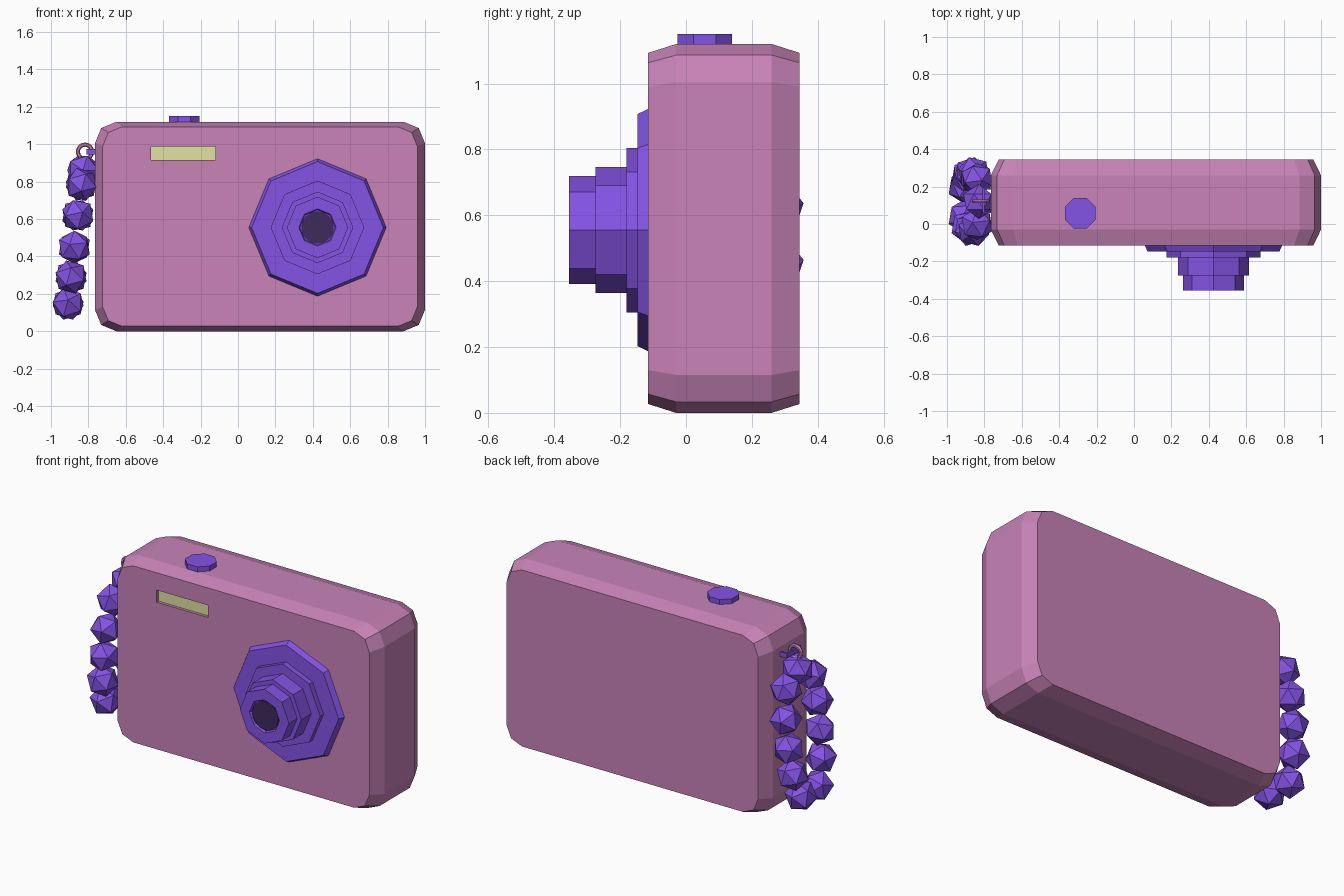
import bpy, bmesh, math
from mathutils import Matrix, Vector

if "Cube" in bpy.data.objects:
    bpy.data.objects.remove(bpy.data.objects["Cube"])


def material(name, rgb):
    m = bpy.data.materials.new(name)
    lin = [(c / 255 / 12.92 if c < 11 else ((c / 255 + 0.055) / 1.055) ** 2.4) for c in rgb]
    m.diffuse_color = (*lin, 1)
    m.use_nodes = True
    m.node_tree.nodes["Principled BSDF"].inputs["Base Color"].default_value = m.diffuse_color
    return m


PINK = material("mauve pink", (200, 131, 184))
PURPLE = material("violet", (132, 83, 228))
YELLOW = material("pale yellow", (226, 226, 162))
DARK = material("dark plum", (63, 41, 91))


def finish(name, bm, mat):
    bmesh.ops.recalc_face_normals(bm, faces=bm.faces)
    me = bpy.data.meshes.new(name)
    bm.to_mesh(me)
    bm.free()
    me.materials.append(mat)
    ob = bpy.data.objects.new(name, me)
    bpy.context.collection.objects.link(ob)
    return ob


def loft(name, rings, mat):
    """Skin a list of equal-length closed rings and cap both ends."""
    bm = bmesh.new()
    loops = [[bm.verts.new(p) for p in ring] for ring in rings]
    n = len(loops[0])
    for a, b in zip(loops, loops[1:]):
        for i in range(n):
            j = (i + 1) % n
            bm.faces.new((a[i], a[j], b[j], b[i]))
    bm.faces.new(loops[0])
    bm.faces.new(loops[-1])
    return finish(name, bm, mat)


def box(name, lo, hi, mat):
    bm = bmesh.new()
    lo, hi = Vector(lo), Vector(hi)
    bmesh.ops.create_cube(bm, size=1, matrix=Matrix.Translation((lo + hi) / 2)
                          @ Matrix.Diagonal((*(hi - lo), 1)))
    return finish(name, bm, mat)


def rounded(y, hw, hh, r):
    """Rounded rectangle with two-segment corners, facing y."""
    pts = []
    for q, (sx, sz) in enumerate([(1, 1), (-1, 1), (-1, -1), (1, -1)]):
        for k in range(3):
            a = (q * 2 + k) * math.pi / 4
            pts.append((0.1175 + sx * (hw - r) + r * math.cos(a), y,
                        0.56 + sz * (hh - r) + r * math.sin(a)))
    return pts


def circle_y(c, y, r, n):
    return [(c[0] + r * math.cos(2 * math.pi * i / n), y,
             c[1] + r * math.sin(2 * math.pi * i / n)) for i in range(n)]


# Camera body with bevelled front and back
body = loft("camera_body", [rounded(-0.115, 0.841, 0.533, 0.103),
                            rounded(-0.03, 0.8825, 0.56, 0.115),
                            rounded(0.26, 0.8825, 0.56, 0.115),
                            rounded(0.345, 0.841, 0.533, 0.103)], PINK)

# Recessed flash window
cutter = box("flash_cutter", (-0.465, -0.2, 0.915), (-0.12, -0.095, 0.988), PINK)
cutter.hide_render = True
cutter.hide_viewport = True
cut = body.modifiers.new("flash_recess", "BOOLEAN")
cut.object = cutter
cut.operation = "DIFFERENCE"
cut.solver = "EXACT"
box("flash_window", (-0.465, -0.097, 0.915), (-0.12, -0.09, 0.988), YELLOW)

# Stepped octagonal lens barrel
LENS = (0.425, 0.555)
profile = [(-0.11, 0.37), (-0.148, 0.352), (-0.148, 0.25), (-0.18, 0.25), (-0.18, 0.191),
           (-0.275, 0.191), (-0.275, 0.164), (-0.355, 0.164), (-0.355, 0.1), (-0.34, 0.094)]
loft("lens_barrel", [circle_y(LENS, y, r, 8) for y, r in profile], PURPLE)
loft("lens_glass", [circle_y(LENS, y, 0.087, 16) for y in (-0.338, -0.347)], DARK)

# Octagonal shutter button
loft("shutter_button", [[(-0.288 + 0.089 * math.cos((i + 0.5) * math.pi / 4),
                          0.057 + 0.089 * math.sin((i + 0.5) * math.pi / 4), z)
                         for i in range(8)] for z in (1.11, 1.15)], PURPLE)

# Strap bracket on the side: two lugs and a bar
for i, y in enumerate((0.06, 0.185)):
    box(f"strap_lug_{i}", (-0.81, y, 0.945), (-0.755, y + 0.008, 0.975), PURPLE)
box("strap_bar", (-0.81, 0.06, 0.945), (-0.8, 0.193, 0.975), PURPLE)

# Strap ring
bpy.ops.mesh.primitive_torus_add(major_segments=16, minor_segments=6, major_radius=0.038,
                                 minor_radius=0.011, location=(-0.818, 0.122, 0.96),
                                 rotation=(math.pi / 2, 0, 0))
ring = bpy.context.object
ring.name = "strap_ring"
ring.data.materials.append(PINK)

# Loop of faceted beads: one at the top, then mirrored pairs
beads = [(0, 0.86)]
for dy, z in [(0.12, 0.785), (0.15, 0.62), (0.15, 0.45), (0.135, 0.29), (0.08, 0.147)]:
    beads += [(dy, z), (-dy, z)]
for i, (dy, z) in enumerate(beads):
    bm = bmesh.new()
    turn = math.atan2(z - 0.5, dy)
    pos = Matrix.Translation((-0.83 - (0.86 - z) * 0.11, 0.12 + dy, z))
    bmesh.ops.create_icosphere(bm, subdivisions=1, radius=0.092,
                               matrix=pos @ Matrix.Rotation(turn, 4, "X"))
    finish(f"strap_bead_{i}", bm, PURPLE)
